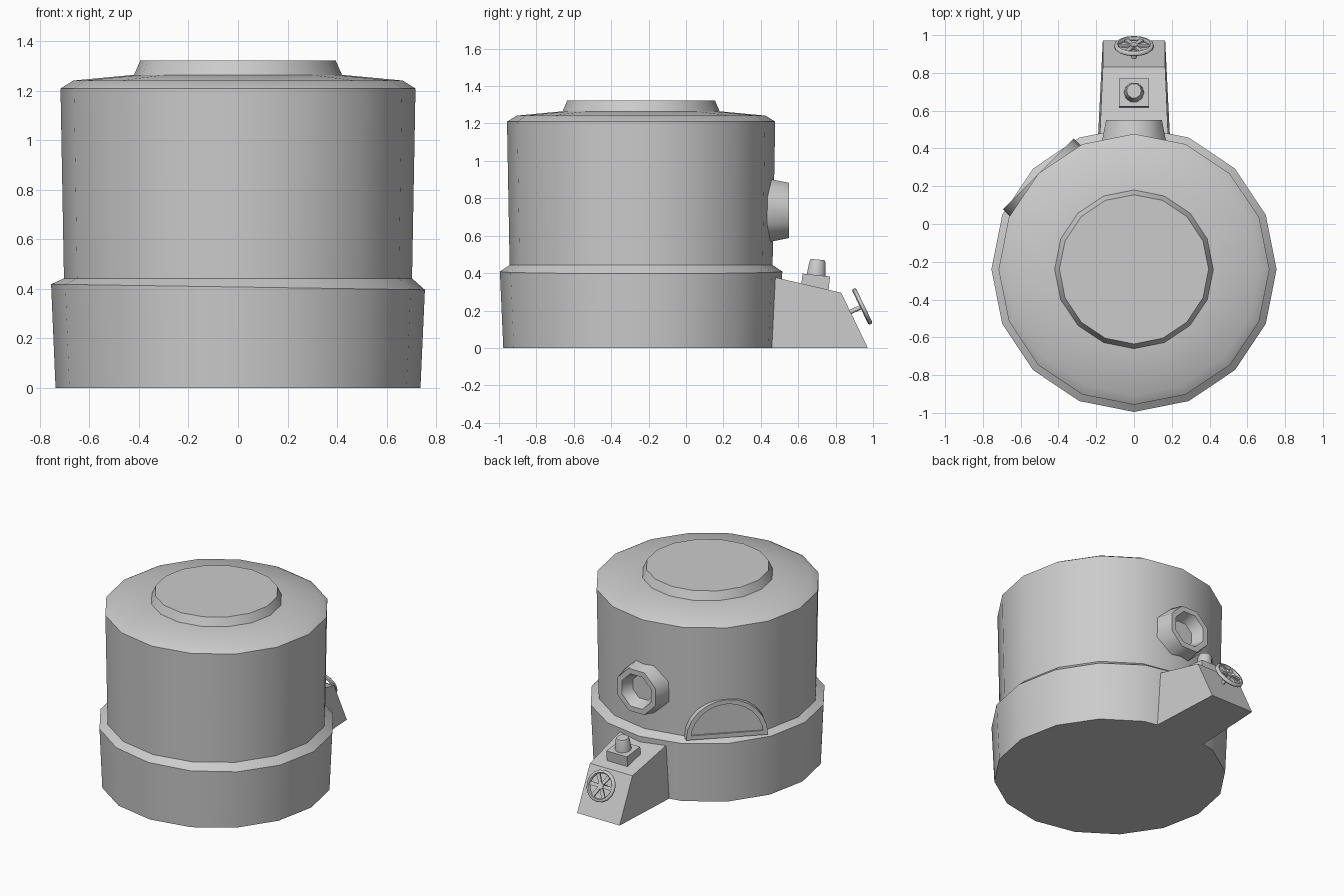
import bpy, bmesh, math
from mathutils import Matrix, Vector

if "Cube" in bpy.data.objects:
    bpy.data.objects.remove(bpy.data.objects["Cube"])

CY = -0.24  # tank axis


def finish(name, bm, angle=40, mat=None):
    bmesh.ops.recalc_face_normals(bm, faces=bm.faces)
    me = bpy.data.meshes.new(name)
    bm.to_mesh(me)
    bm.free()
    ob = bpy.data.objects.new(name, me)
    bpy.context.collection.objects.link(ob)
    if mat is not None:
        me.transform(mat)
    bpy.ops.object.select_all(action='DESELECT')
    ob.select_set(True)
    bpy.context.view_layer.objects.active = ob
    bpy.ops.object.shade_smooth_by_angle(angle=math.radians(angle))
    return ob


def lathe(name, profile, n, mat, bottom=False, top=False, phase=0.0, angle=29, tilt=None):
    """Revolve (radius, height) points; optional end caps and a tilted ring."""
    bm = bmesh.new()
    rings = []
    for k, (r, z) in enumerate(profile):
        ring = []
        for i in range(n):
            a = 2 * math.pi * (i + phase) / n
            x = r * math.cos(a)
            dz = -0.015 * x if k == tilt else 0
            ring.append(bm.verts.new((x, r * math.sin(a), z + dz)))
        rings.append(ring)
    for a, b in zip(rings, rings[1:]):
        for i in range(n):
            j = (i + 1) % n
            bm.faces.new((a[i], a[j], b[j], b[i]))
    if bottom:
        bm.faces.new(rings[0])
    if top:
        bm.faces.new(rings[-1])
    return finish(name, bm, angle, mat)


def prism(name, pts, d0, d1, mat):
    """Extrude a 2D outline from depth d0 to d1 along local z."""
    bm = bmesh.new()
    a = [bm.verts.new((x, y, d0)) for x, y in pts]
    b = [bm.verts.new((x, y, d1)) for x, y in pts]
    bm.faces.new(a)
    bm.faces.new(b)
    for i in range(len(pts)):
        j = (i + 1) % len(pts)
        bm.faces.new((a[i], a[j], b[j], b[i]))
    return finish(name, bm, 29, mat)


def frame(loc, normal):
    """Matrix whose local z is the normal and local y points upward."""
    z = Vector(normal).normalized()
    up = Vector((0, 0, 1)) if abs(z.z) < 0.9 else Vector((0, 1, 0))
    x = up.cross(z).normalized()
    m = Matrix((x, z.cross(x), z)).transposed().to_4x4()
    m.translation = loc
    return m


# Tank: base with slanted ledge, drum, raised lid
axis = Matrix.Translation((0, CY, 0))
lathe("tank_base", [(0.737, 0), (0.755, 0.408), (0.703, 0.443)], 16, axis, bottom=True, tilt=1)
lathe("tank_drum", [(0.703, 0.443), (0.717, 1.21), (0.665, 1.242), (0.42, 1.265)], 16, axis)
lathe("tank_lid", [(0.42, 1.265), (0.395, 1.322)], 16, axis, top=True)

# Hollow octagonal outlet
lathe("outlet_pipe", [(0.192, 0.40), (0.16, 0.55), (0.122, 0.55), (0.09, 0.47)], 8,
      frame((0, 0, 0.735), (0, 1, 0)), top=True, phase=0.5, angle=50)

# Half-round hatch: arched frame, sill and panel
hatch = frame((0, CY, 0.44), (-1, 1, 0))


def arc(r, n=12):
    return [(r * math.cos(math.pi * i / n), r * math.sin(math.pi * i / n)) for i in range(n + 1)]


prism("hatch_frame", arc(0.265) + [(-0.235, 0)] + arc(0.235)[::-1][1:], 0.64, 0.716, hatch)
prism("hatch_panel", [(x, y + 0.002) for x, y in arc(0.24)], 0.64, 0.706, hatch)
prism("hatch_sill", [(-0.245, 0), (0.245, 0), (0.245, 0.03), (-0.245, 0.03)], 0.64, 0.716, hatch)

# Wedge-shaped valve housing
bm = bmesh.new()
section = [(0.43, 0, 0.192), (0.972, 0, 0.165), (0.83, 0.295, 0.165), (0.43, 0.388, 0.182)]
sides = [[bm.verts.new((s * w, y, z)) for y, z, w in section] for s in (-1, 1)]
for s in sides:
    bm.faces.new(s)
for i in range(4):
    j = (i + 1) % 4
    bm.faces.new((sides[0][i], sides[0][j], sides[1][j], sides[1][i]))
finish("valve_housing", bm, 10)

# Square mount and tapered knob
slant = Matrix.Translation((0, 0.69, 0.33)) @ Matrix.Rotation(math.radians(-6), 4, 'X')
prism("knob_mount", [(-0.08, -0.074), (0.08, -0.074), (0.08, 0.074), (-0.08, 0.074)], -0.02, 0.06, slant)
lathe("knob", [(0.054, 0.055), (0.046, 0.128), (0.039, 0.143)], 10, slant, top=True, angle=50)

# Hand wheel with spokes and stem
wheel = frame((0, 0.942, 0.222), (0, 0.9, 0.435))
lathe("wheel_rim", [(0.105, -0.006), (0.105, 0.006), (0.098, 0.012), (0.088, 0.012),
                    (0.083, 0.006), (0.083, -0.006), (0.088, -0.012), (0.098, -0.012),
                    (0.105, -0.006)], 16, wheel, angle=50)
lathe("wheel_hub", [(0.022, -0.01), (0.022, 0.01)], 10, wheel, bottom=True, top=True, angle=50)
lathe("wheel_stem", [(0.012, -0.09), (0.012, 0.0)], 8, wheel, angle=50)
for k in range(6):
    rot = wheel @ Matrix.Rotation(k * math.pi / 3, 4, 'Z')
    prism("wheel_spoke", [(0.015, -0.01), (0.088, -0.013), (0.088, 0.013), (0.015, 0.01)],
          -0.006, 0.006, rot)
